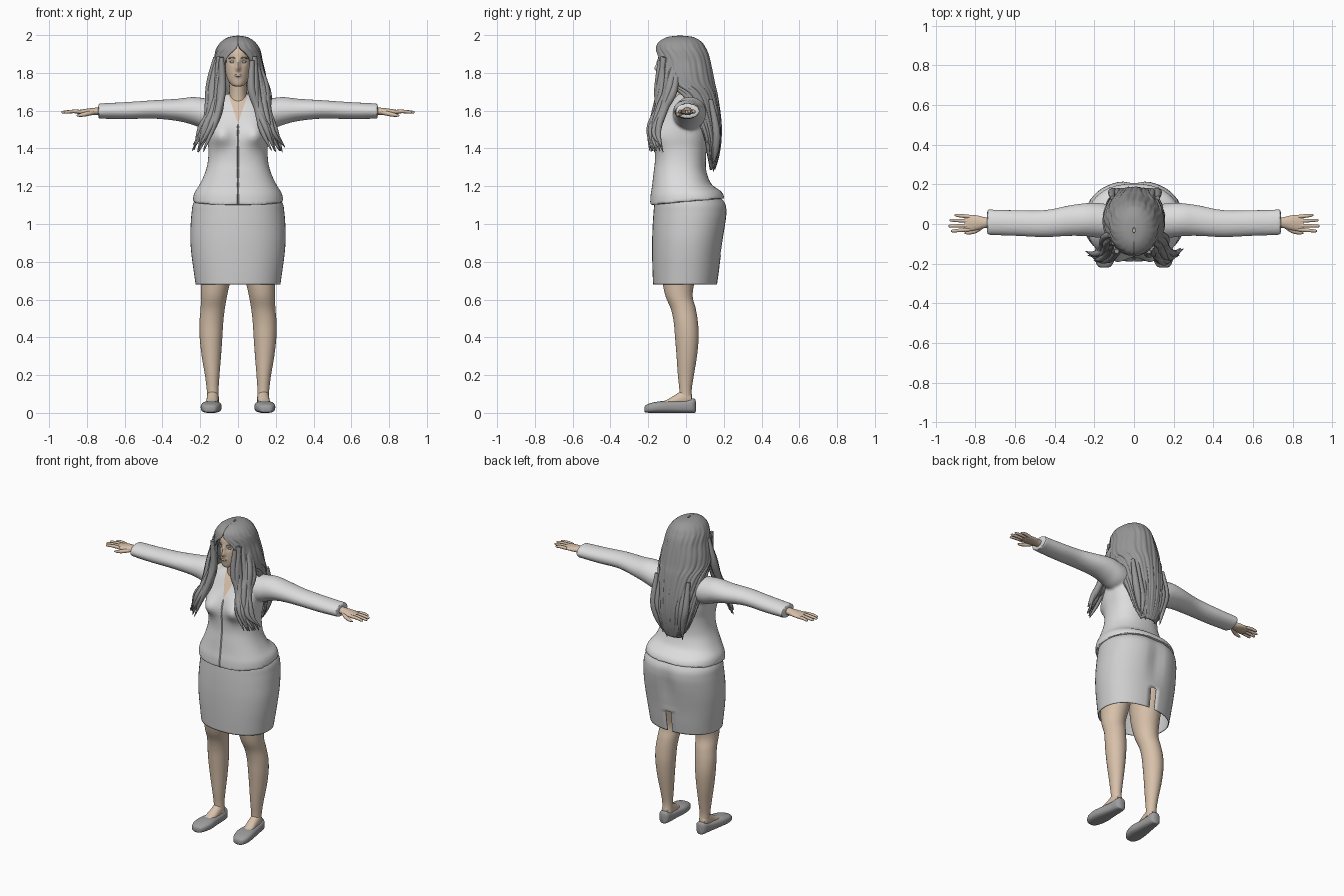
import bpy, bmesh, random
from math import sin, cos, pi, exp, radians, copysign
from mathutils import Vector

if "Cube" in bpy.data.objects:
    bpy.data.objects.remove(bpy.data.objects["Cube"])
random.seed(4)


def material(name, r, g, b):
    m = bpy.data.materials.new(name)
    m.use_nodes = True
    m.diffuse_color = (r, g, b, 1)
    m.node_tree.nodes["Principled BSDF"].inputs["Base Color"].default_value = (r, g, b, 1)
    return m


CLOTH = material("jacket cloth", .72, .72, .72)
SKIRT = material("skirt cloth", .62, .62, .62)
SKIN = material("skin", .68, .53, .40)
HAIR = material("hair grey", .31, .31, .31)
SHOE = material("shoe grey", .34, .34, .34)
EYE = material("eye grey", .45, .47, .5)
LIP = material("lip", .5, .4, .36)


def g(v, s):
    return exp(-(v / s) ** 2)


def spline(rows, k):
    """Catmull-Rom interpolation of rows of numbers."""
    out = []
    for i in range(len(rows) - 1):
        a, b, c, d = (rows[max(0, min(len(rows) - 1, i + j))] for j in (-1, 0, 1, 2))
        for s in range(k):
            t = s / k
            out.append([q + t / 2 * (r - p + t * (2 * p - 5 * q + 4 * r - w + t * (3 * (q - r) + w - p)))
                        for p, q, r, w in zip(a, b, c, d)])
    return out + [list(rows[-1])]


def skin_rings(bm, rings, wrap=True, caps=True):
    vs = [[bm.verts.new(p) for p in ring] for ring in rings]
    n = len(vs[0])
    for lo, hi in zip(vs, vs[1:]):
        for i in range(n if wrap else n - 1):
            j = (i + 1) % n
            bm.faces.new((lo[i], lo[j], hi[j], hi[i]))
    if caps:
        bm.faces.new(vs[0])
        bm.faces.new(vs[-1])


def loft(bm, rows, axis="Z", n=40, k=5, power=2, side=1, warp=None, caps=True):
    """Rows hold position along the axis, then low and high bounds of the oval."""
    rings = []
    for s, a0, a1, b0, b1 in spline(rows, k):
        ring = []
        for i in range(n):
            t = 2 * pi * i / n
            c, d = (copysign(abs(f(t)) ** (2 / power), f(t)) for f in (cos, sin))
            a, b = (a0 + a1 + (a1 - a0) * c) / 2, (b0 + b1 + (b1 - b0) * d) / 2
            p = Vector({"X": (s, a, b), "Y": (a, s, b), "Z": (a, b, s)}[axis])
            if warp:
                warp(p)
            p.x *= side
            ring.append(p)
        rings.append(ring)
    skin_rings(bm, rings, caps=caps)


def even(rows):
    return [(z, -w, w, f, b) for z, w, f, b in rows]


def smooth(ob, angle=50):
    bpy.ops.object.select_all(action="DESELECT")
    ob.select_set(True)
    bpy.context.view_layer.objects.active = ob
    bpy.ops.object.shade_smooth_by_angle(angle=radians(angle))


def finish(name, bm, *mats, solid=0):
    bmesh.ops.recalc_face_normals(bm, faces=bm.faces[:])
    me = bpy.data.meshes.new(name)
    bm.to_mesh(me)
    bm.free()
    for m in mats:
        me.materials.append(m)
    ob = bpy.data.objects.new(name, me)
    bpy.context.collection.objects.link(ob)
    smooth(ob)
    if solid:
        mod = ob.modifiers.new("thickness", "SOLIDIFY")
        mod.thickness, mod.offset = solid, 0
    return ob


def baked(ob):
    bpy.context.view_layer.update()
    return bpy.data.meshes.new_from_object(ob.evaluated_get(bpy.context.evaluated_depsgraph_get()))


def tubes(name, paths, mat):
    """Tapered strands; every point is x, y, z, radius."""
    bm = bmesh.new()
    for path in paths:
        pts = spline(path, 5)
        rings = []
        for i, p in enumerate(pts):
            d = (Vector(pts[min(i + 1, len(pts) - 1)][:3]) - Vector(pts[max(i - 1, 0)][:3])).normalized()
            u = d.cross(Vector((0, 1, 0))).normalized()
            v = d.cross(u)
            rings.append([Vector(p[:3]) + p[3] * (u * cos(q * pi / 5) + v * sin(q * pi / 5)) for q in range(10)])
        skin_rings(bm, rings)
    return finish(name, bm, mat)


# Jacket: torso and sleeves fused into one smooth surface
def torso_shape(p):
    if p.y < 0:
        p.y -= .045 * g(abs(p.x) - .095, .055) * g(p.z - 1.47, .06)
    p.z += .09 * (p.y + .19) * max(0, min(1, (1.22 - p.z) / .1))


bm = bmesh.new()
loft(bm, even([(1.1, .24, -.19, .205), (1.15, .232, -.188, .185), (1.2, .207, -.18, .14),
               (1.27, .175, -.172, .11), (1.33, .16, -.165, .105), (1.4, .157, -.165, .11),
               (1.46, .165, -.165, .12), (1.53, .17, -.148, .125), (1.59, .168, -.115, .115),
               (1.64, .14, -.085, .1), (1.67, .1, -.06, .085), (1.69, .06, -.05, .07)]),
     n=64, power=2.3, warp=torso_shape)
for side in (1, -1):
    loft(bm, [(.08, -.07, .09, 1.5, 1.655), (.17, -.07, .105, 1.5, 1.665), (.24, -.062, .105, 1.525, 1.672),
              (.32, -.06, .095, 1.545, 1.663), (.45, -.066, .07, 1.558, 1.655), (.6, -.06, .07, 1.555, 1.645),
              (.74, -.055, .073, 1.558, 1.638)], "X", side=side)
jacket = finish("jacket", bm, CLOTH, SKIN)
mod = jacket.modifiers.new("fuse", "REMESH")
mod.mode, mod.voxel_size = "VOXEL", .008
mod = jacket.modifiers.new("relax", "SMOOTH")
mod.iterations = 4
bm = bmesh.new()
bm.from_mesh(baked(jacket))
jacket.modifiers.clear()
SLOPE, TIP = .33, 1.53
cuts = [((0, 0, TIP), (s, 0, -SLOPE)) for s in (1, -1)] + [((x, 0, 0), (1, 0, 0)) for x in (-.004, 0, .004)]
for co, no in cuts:
    bmesh.ops.bisect_plane(bm, geom=bm.verts[:] + bm.edges[:] + bm.faces[:], plane_co=co, plane_no=no, dist=.0003)
for v in bm.verts:  # front closing groove
    if abs(v.co.x) < .001 and v.co.y < -.1 and v.co.z < TIP:
        v.co.y += .007
for f in bm.faces:  # neckline
    c = f.calc_center_median()
    f.material_index = int(c.y < -.02 and abs(c.x) < SLOPE * (c.z - TIP))
bm.to_mesh(jacket.data)
bm.free()
smooth(jacket, 40)


# Skirt with a slit at the back
def seat(p):
    if p.y > .1 and p.z > .84:
        p.y -= .02 * g(p.x, .04) * g(p.z - 1, .13)


bm = bmesh.new()
loft(bm, even([(.68, .222, -.172, .162), (.75, .232, -.175, .172), (.83, .243, -.177, .182),
               (.92, .25, -.177, .197), (1, .248, -.174, .211), (1.06, .243, -.17, .217),
               (1.11, .234, -.165, .208), (1.16, .2, -.155, .165)]),
     n=50, power=2.2, warp=seat, caps=False)
slit = [f for f in bm.faces for c in [f.calc_center_median()] if abs(c.x) < .008 and c.y > 0 and c.z < .82]
bmesh.ops.delete(bm, geom=slit, context="FACES")
finish("skirt", bm, SKIRT, solid=.005)

# Legs, feet, shoes and hands
for side, label in ((1, "left"), (-1, "right")):
    bm = bmesh.new()
    loft(bm, [(.06, .1, .162, -.035, .035), (.12, .103, .165, -.035, .03), (.2, .098, .175, -.043, .042),
              (.3, .09, .192, -.05, .058), (.4, .083, .203, -.058, .067), (.48, .078, .204, -.065, .063),
              (.55, .07, .198, -.08, .052), (.63, .056, .196, -.112, .035), (.75, .03, .2, -.13, .06),
              (.95, .01, .21, -.13, .11)], side=side)
    loft(bm, [(-.15, .125, .17, .03, .052), (-.1, .11, .172, .03, .07), (-.05, .104, .167, .03, .1),
              (0, .104, .164, .03, .13), (.03, .112, .155, .03, .1)], "Y", n=24, side=side)
    finish(label + "_leg", bm, SKIN)

    bm = bmesh.new()
    loft(bm, [(-.22, .135, .165, .008, .03), (-.212, .115, .182, .002, .042), (-.18, .097, .196, 0, .054),
              (-.13, .087, .196, 0, .062), (-.07, .092, .185, 0, .063), (-.01, .095, .174, 0, .066),
              (.03, .098, .168, 0, .075), (.046, .107, .158, 0, .074), (.052, .12, .146, .008, .06)],
         "Y", n=32, power=2.8, side=side)
    finish(label + "_shoe", bm, SHOE)

    bm = bmesh.new()
    loft(bm, [(.7, -.02, .035, 1.575, 1.62), (.75, -.02, .034, 1.576, 1.616), (.79, -.03, .043, 1.578, 1.612),
              (.83, -.036, .046, 1.58, 1.606), (.855, -.03, .04, 1.585, 1.602)], "X", n=28, side=side)
    finish(label + "_palm", bm, SKIN)
    fingers = []
    for y, reach in ((.037, .905), (.015, .93), (-.008, .935), (-.028, .922)):
        fingers.append([(side * x, y + (x - .83) * y * 3, z, r) for x, z, r in (
            (.83, 1.594, .01), (.87, 1.596, .0095), (reach - .01, 1.592, .0075), (reach, 1.591, .003))])
    fingers.append([(side * x, y, z, r) for x, y, z, r in (
        (.76, -.008, 1.592, .012), (.8, -.035, 1.583, .012), (.835, -.044, 1.576, .009), (.855, -.046, 1.574, .003))])
    tubes(label + "_fingers", fingers, SKIN)


# Neck and head, with the face pushed into shape
def face(p):
    if p.y < -.05:
        x, z = abs(p.x), p.z
        p.y -= .02 * g(x, .012) * g(z - 1.822, .017) + .011 * g(x, .011) * g(z - 1.85, .022)
        p.y += .008 * g(x - .03, .017) * g(z - 1.858, .014) - .006 * g(x, .02) * g(z - 1.787, .012)


bm = bmesh.new()
loft(bm, even([(1.56, .07, -.08, .05), (1.64, .052, -.076, .045), (1.71, .046, -.08, .04), (1.78, .05, -.09, .04)]))
finish("neck", bm, SKIN)
bm = bmesh.new()
loft(bm, even([(1.728, .012, -.125, -.1), (1.735, .032, -.137, -.06), (1.76, .052, -.143, -.01), (1.8, .066, -.146, .05),
               (1.84, .072, -.145, .07), (1.88, .074, -.146, .08), (1.92, .07, -.138, .07), (1.96, .045, -.1, .04)]),
     n=96, k=8, warp=face)
finish("head", bm, SKIN)


def bead(name, at, size, mat):
    bm = bmesh.new()
    bmesh.ops.create_uvsphere(bm, u_segments=20, v_segments=12, radius=1)
    for v in bm.verts:
        v.co = Vector(at) + Vector(a * b for a, b in zip(v.co, size))
    finish(name, bm, mat)


bead("lips", (0, -.149, 1.786), (.02, .006, .007), LIP)
for side, label in ((1, "left"), (-1, "right")):
    bead(label + "_eye", (side * .03, -.129, 1.858), (.014, .006, .006), EYE)
    tubes(label + "_brow", [[(side * x, y, z, .003) for x, y, z in (
        (.014, -.143, 1.876), (.032, -.137, 1.882), (.05, -.122, 1.875))]], HAIR)

# Long hair: a grooved sheet wrapped around the head and down the back
rings = []
for z, w, f, b, spread in spline([(1.992, .006, -.045, -.02, 180), (1.984, .05, -.1, .04, 180), (1.96, .086, -.14, .08, 180),
                                  (1.93, .107, -.153, .1, 175), (1.9, .117, -.155, .114, 159), (1.86, .125, -.155, .125, 148),
                                  (1.8, .14, -.148, .138, 147), (1.74, .148, -.142, .15, 138), (1.68, .15, -.12, .163, 105),
                                  (1.55, .145, -.08, .18, 86), (1.45, .13, 0, .182, 85), (1.36, .1, .05, .17, 85),
                                  (1.29, .05, .1, .15, 85)], 5):
    ring = []
    for i in range(121):
        t = radians(spread) * (i / 60 - 1)
        m = 1 + .025 * sin(i * .8 + 5 * z) * sin(i * .31 + 9 * z) * min(1, (2 - z) * 12)
        ring.append((m * w * sin(t), (f + b) / 2 + m * (b - f) / 2 * cos(t), z))
    rings.append(ring)
bm = bmesh.new()
skin_rings(bm, rings, wrap=False, caps=False)
finish("hair_sheet", bm, HAIR, solid=.01)

# Loose wavy locks over the chest and down the back
INNER = [(.08, -.13, 1.87), (.078, -.14, 1.72), (.095, -.155, 1.6), (.135, -.19, 1.5), (.185, -.185, 1.4)]
OUTER = [(.11, -.05, 1.86), (.145, -.07, 1.72), (.165, -.12, 1.6), (.195, -.155, 1.49), (.245, -.13, 1.38)]
TAPER = (.012, .021, .019, .015, .002)
for side, label in ((1, "left"), (-1, "right")):
    locks = []
    for i in range(12):
        u = i / 11
        locks.append([[side * (a[0] + u * (b[0] - a[0]) + random.uniform(-.01, .01)),
                       a[1] + u * (b[1] - a[1]) + random.uniform(-.01, .01),
                       a[2] + random.uniform(-.02, .02), r] for a, b, r in zip(INNER, OUTER, TAPER)])
    tubes(label + "_locks", locks, HAIR)
back = []
for i in range(9):
    x = (i - 4) * .026
    back.append([(x * s + random.uniform(-.008, .008), y, z, r) for s, y, z, r in (
        (1.1, .13, 1.66, .012), (1.1, .16, 1.5, .02), (.9, .158, 1.4, .018),
        (.75, .145, random.uniform(1.27, 1.32), .002))])
tubes("back_locks", back, HAIR)
